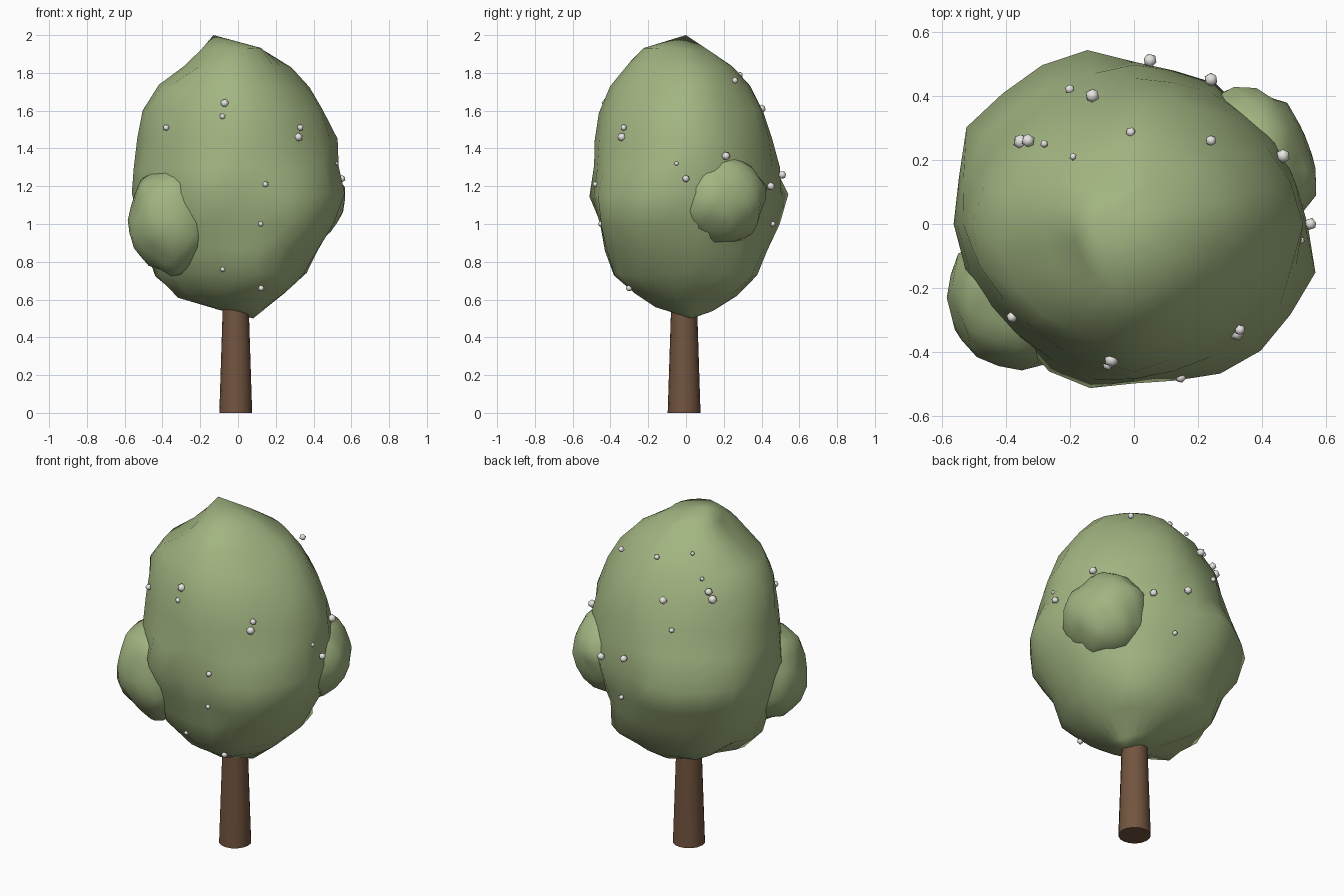
import bpy, bmesh, math, random
from mathutils import Vector, Matrix, noise

if "Cube" in bpy.data.objects:
    bpy.data.objects.remove(bpy.data.objects["Cube"])

random.seed(4)
TAU = math.tau


def material(name, rgb):
    m = bpy.data.materials.new(name)
    m.diffuse_color = (*rgb, 1)
    m.use_nodes = True
    m.node_tree.nodes["Principled BSDF"].inputs["Base Color"].default_value = m.diffuse_color
    return m


def make_object(name, bm, mat, angle=None):
    bmesh.ops.recalc_face_normals(bm, faces=bm.faces)
    me = bpy.data.meshes.new(name)
    bm.to_mesh(me)
    bm.free()
    me.materials.append(mat)
    ob = bpy.data.objects.new(name, me)
    bpy.context.collection.objects.link(ob)
    for p in me.polygons:
        p.use_smooth = True
    if angle:
        me.set_sharp_from_angle(angle=math.radians(angle))
    return ob


leaf = material("leaf_green", (0.36, 0.46, 0.22))
bark = material("bark_brown", (0.17, 0.09, 0.05))
white = material("blossom_white", (0.8, 0.78, 0.75))

# Crown outline: height, then reach towards -x, +x, -y, +y
CROWN = [
    (0.55, .12, .12, .16, .15), (0.63, .30, .24, .28, .27),
    (0.73, .42, .37, .37, .37), (0.86, .48, .43, .43, .43),
    (1.00, .53, .50, .46, .47), (1.15, .56, .54, .49, .50),
    (1.30, .55, .53, .49, .49), (1.45, .53, .52, .48, .46),
    (1.60, .50, .46, .46, .41), (1.73, .43, .38, .40, .34),
    (1.84, .29, .28, .31, .25), (1.92, .20, .13, .22, .12),
]
# Lumps standing out from the crown: x, y, z, push
LUMPS = [
    (-.20, .50, 1.10, .06), (-.20, -.48, 1.15, .07), (.34, -.44, 1.05, .07),
    (.55, -.17, 1.10, .05), (-.48, .32, 1.15, .05), (.28, .28, .64, .10),
    (-.32, -.10, .64, .05), (.18, -.34, .67, .06), (-.25, .25, .64, .06),
]


def crown_radius(z, a):
    rows = [r for r in zip(CROWN, CROWN[1:]) if r[0][0] <= z <= r[1][0]]
    lo, hi = rows[0]
    t = (z - lo[0]) / (hi[0] - lo[0])
    mx0, px, my, py = (l * (1 - t) + h * t for l, h in zip(lo[1:], hi[1:]))
    c, s = math.cos(a), math.sin(a)
    r = (px if c > 0 else mx0) * c * c + (py if s > 0 else my) * s * s
    # Wider on one diagonal around the middle, slimmer near the top
    mid = math.exp(-((z - 1.05) / 0.3) ** 2)
    d = math.sin(2 * a)
    r *= 1 - 0.05 * abs(d) if d > 0 else 1 - d * (0.12 * mid - 0.07)
    p = Vector((r * c, r * s, z))
    for x, y, h, push in LUMPS:
        r += push * math.exp(-((p - Vector((x, y, h))).length / 0.13) ** 2)
    return r * (1 + 0.05 * noise.noise(p * 6))


# Main crown: rings closed to two off-centre tips
SEG = 24
bm = bmesh.new()
rings = []
for row in CROWN:
    ring = []
    for i in range(SEG):
        a = TAU * i / SEG
        r = crown_radius(row[0], a)
        p = Vector((r * math.cos(a), r * math.sin(a), row[0]))
        p.z += 0.03 * noise.noise(p * 6 + Vector((9, 3, 1)))
        ring.append(bm.verts.new(p))
    rings.append(ring)
low = bm.verts.new((0.08, 0.03, 0.50))
top = bm.verts.new((-0.13, 0.0, 2.0))
for i in range(SEG):
    j = (i + 1) % SEG
    for a, b in zip(rings, rings[1:]):
        bm.faces.new((a[i], a[j], b[j], b[i]))
    bm.faces.new((low, rings[0][j], rings[0][i]))
    bm.faces.new((top, rings[-1][i], rings[-1][j]))
make_object("leaf_crown", bm, leaf)


# Side clumps of leaves
def clump(name, loc, size, seed):
    bm = bmesh.new()
    bmesh.ops.create_icosphere(bm, subdivisions=3, radius=1)
    scale = Matrix.Diagonal(Vector(size))
    for v in bm.verts:
        lump = 1 + 0.12 * noise.noise(v.co * 2.2 + Vector((seed, 0, 0)))
        v.co = Vector(loc) + scale @ (v.co * lump)
    make_object(name, bm, leaf)


clump("front_left_leaf_clump", (-0.35, -0.23, 1.02), (0.23, 0.22, 0.28), 2.3)
clump("right_leaf_clump", (0.345, 0.17, 1.13), (0.22, 0.25, 0.24), 7.7)

# Trunk: tapered cylinder running up into the crown
bm = bmesh.new()
bmesh.ops.create_cone(bm, cap_ends=True, segments=16, radius1=0.087, radius2=0.066,
                      depth=0.65, matrix=Matrix.Translation((-0.012, -0.01, 0.325)))
make_object("trunk", bm, bark, 40)

# Blossoms: small beads sitting on the leaves (x, y, z, radius)
BLOSSOMS = [
    (-.07, -.42, 1.64, .024), (-.08, -.43, 1.57, .017), (-.38, -.29, 1.51, .018),
    (.33, -.33, 1.51, .018), (.32, -.34, 1.46, .024), (.14, -.46, 1.21, .017),
    (.12, -.45, 1.0, .015), (-.08, -.36, .76, .015), (.11, -.27, .66, .018),
    (.46, .21, 1.36, .023), (.55, 0, 1.24, .02), (.52, -.05, 1.32, .013),
    (.24, .26, 1.76, .018), (.05, .51, 1.26, .022), (.24, .45, 1.2, .022),
    (.1, .46, 1.0, .015), (-.33, .24, 1.62, .025), (-.33, .26, 1.66, .022),
    (-.28, .25, 1.72, .013), (-.13, .40, 1.61, .023), (-.2, .42, 1.46, .016),
    (-.01, .28, 1.79, .016), (-.19, .21, 1.83, .012),
]
bm = bmesh.new()
for x, y, z, r in BLOSSOMS:
    a = math.atan2(y, x)
    d = max(math.hypot(x, y), crown_radius(z, a))
    bmesh.ops.create_icosphere(
        bm, subdivisions=1, radius=r,
        matrix=Matrix.Translation((d * math.cos(a), d * math.sin(a), z))
        @ Matrix.Rotation(random.uniform(0, TAU), 4, 'X'))
make_object("blossoms", bm, white)
